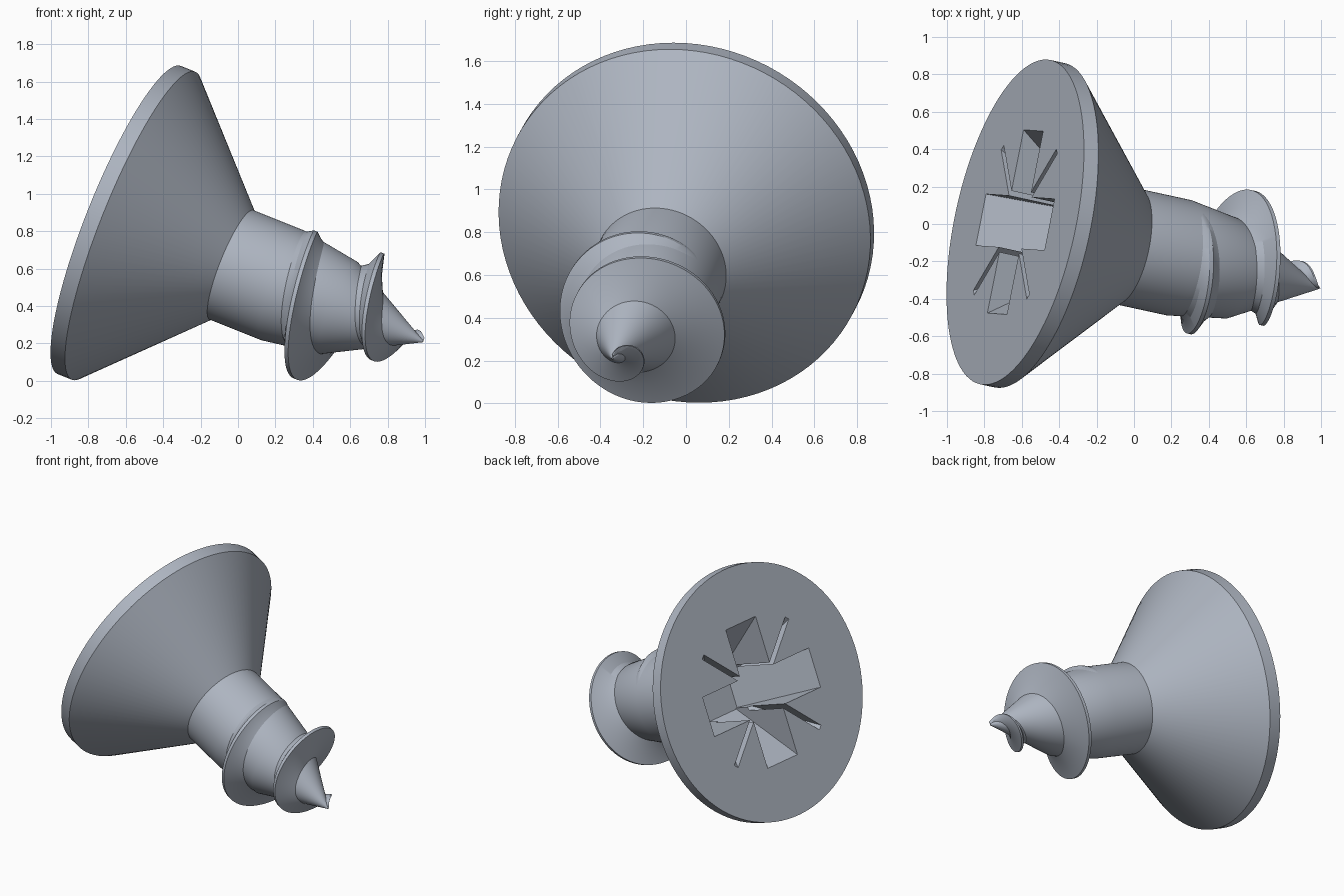
import bpy, bmesh, math
from mathutils import Matrix, Vector

if "Cube" in bpy.data.objects:
    bpy.data.objects.remove(bpy.data.objects["Cube"])

# Frame of the screw: local z runs along the axis from head to tip
axis = Vector((0.910, -0.198, -0.364)).normalized()
up = (Vector((0, 0, 1)) - axis * axis.z).normalized()
side = axis.cross(up)
FRAME = Matrix.Translation((-0.635, 0.01, 0.86)) @ Matrix((up, side, axis)).transposed().to_4x4()

steel = bpy.data.materials.new("steel grey")
steel.diffuse_color = (0.42, 0.46, 0.53, 1)
steel.use_nodes = True
steel.node_tree.nodes["Principled BSDF"].inputs["Base Color"].default_value = steel.diffuse_color

# (distance along the axis, radius): head rim, countersink, shank, taper, tip
PROFILE = [(0, 0.887), (0.085, 0.887), (0.66, 0.315), (0.96, 0.315),
           (1.29, 0.265), (1.48, 0.165), (1.785, 0.004)]


def body_radius(s):
    for (s0, r0), (s1, r1) in zip(PROFILE, PROFILE[1:]):
        if s0 <= s <= s1:
            return r0 + (r1 - r0) * (s - s0) / (s1 - s0)
    return 0.002


def skin(name, rings, smooth=True, wrap=True):
    """Join equal rings of points into a closed, capped surface."""
    bm = bmesh.new()
    loops = [[bm.verts.new(p) for p in ring] for ring in rings]
    n = len(loops[0])
    for a, b in zip(loops, loops[1:]):
        for i in range(n):
            j = (i + 1) % n
            bm.faces.new((a[i], a[j], b[j], b[i]))
    bm.faces.new(loops[0][::-1])
    bm.faces.new(loops[-1])
    bmesh.ops.recalc_face_normals(bm, faces=bm.faces)
    mesh = bpy.data.meshes.new(name)
    bm.to_mesh(mesh)
    bm.free()
    mesh.materials.append(steel)
    ob = bpy.data.objects.new(name, mesh)
    bpy.context.collection.objects.link(ob)
    ob.matrix_world = FRAME
    if smooth:
        bpy.ops.object.select_all(action='DESELECT')
        ob.select_set(True)
        bpy.context.view_layer.objects.active = ob
        bpy.ops.object.shade_smooth_by_angle(angle=math.radians(25))
    return ob


def polar(r, ang, s):
    return (r * math.cos(ang), r * math.sin(ang), s)


# Head and shank in one turned body
SEG = 96
body = skin("screw_body", [[polar(r, 2 * math.pi * i / SEG, s) for i in range(SEG)]
                           for s, r in PROFILE])


# Drive recess: two tapered crossing blades and two thin diagonal slits
def blade(name, turn, top, bottom, depth, width):
    slope = (top - bottom) / depth
    rings = []
    for s in (-0.05, depth):
        half = top - slope * s
        ring = []
        for x, y in ((-1, -1), (1, -1), (1, 1), (-1, 1)):
            p = Vector((x * half, y * width / 2, s))
            ring.append(Matrix.Rotation(math.radians(turn - 3), 3, 'Z') @ p)
        rings.append(ring)
    cutter = skin(name, rings, smooth=False)
    cutter.hide_render = True
    cutter.hide_viewport = True
    cutter.display_type = 'WIRE'
    mod = body.modifiers.new(name, 'BOOLEAN')
    mod.operation = 'DIFFERENCE'
    mod.solver = 'EXACT'
    mod.object = cutter


for k in range(2):
    blade(f"recess_blade_cutter_{k + 1}", 90 * k, 0.50, 0.15, 0.50, 0.28 + 0.004 * k)
    blade(f"recess_slit_cutter_{k + 1}", 45 + 90 * k, 0.56, 0.2, 0.38, 0.035)

# Thread crest radius at every quarter turn
CREST = [0.27, 0.30, 0.336, 0.385, 0.441, 0.435, 0.349, 0.254, 0.187, 0.112, 0.02, 0.0]


def crest_radius(q):
    """Smooth curve through the crest radii, q in quarter turns."""
    i = min(int(q), len(CREST) - 4)
    t = q - i
    a, b, c, d = CREST[i:i + 4]
    return 0.5 * (2 * b + (c - a) * t + (2 * a - 5 * b + 4 * c - d) * t * t
                  + (3 * b - a - 3 * c + d) * t ** 3)


# Helical thread with slightly hollow flanks
STEPS = 260
rings = []
for k in range(STEPS + 1):
    q = 9 * k / STEPS
    turn = (q - 1) / 4
    ang = turn * 2 * math.pi
    s = 1.023 + 0.38 * turn
    r = max(crest_radius(q), 0.004)
    core = body_radius(s)
    w = min(0.09, 0.035 + 0.3 * core)
    section = []
    for f, h in ((-1, 0), (-0.5, 0.4), (-0.12, 1), (0.12, 1), (0.5, 0.4), (1, 0)):
        base = max(body_radius(s + f * w) - 0.012, 0.001)
        section.append((base + (r - base) * h, s + f * w))
    inner = max(core * 0.6, 0.0005)
    section.append((inner, s))
    rings.append([polar(rr, ang, min(ss, 1.785)) for rr, ss in section])
skin("screw_thread", rings)
